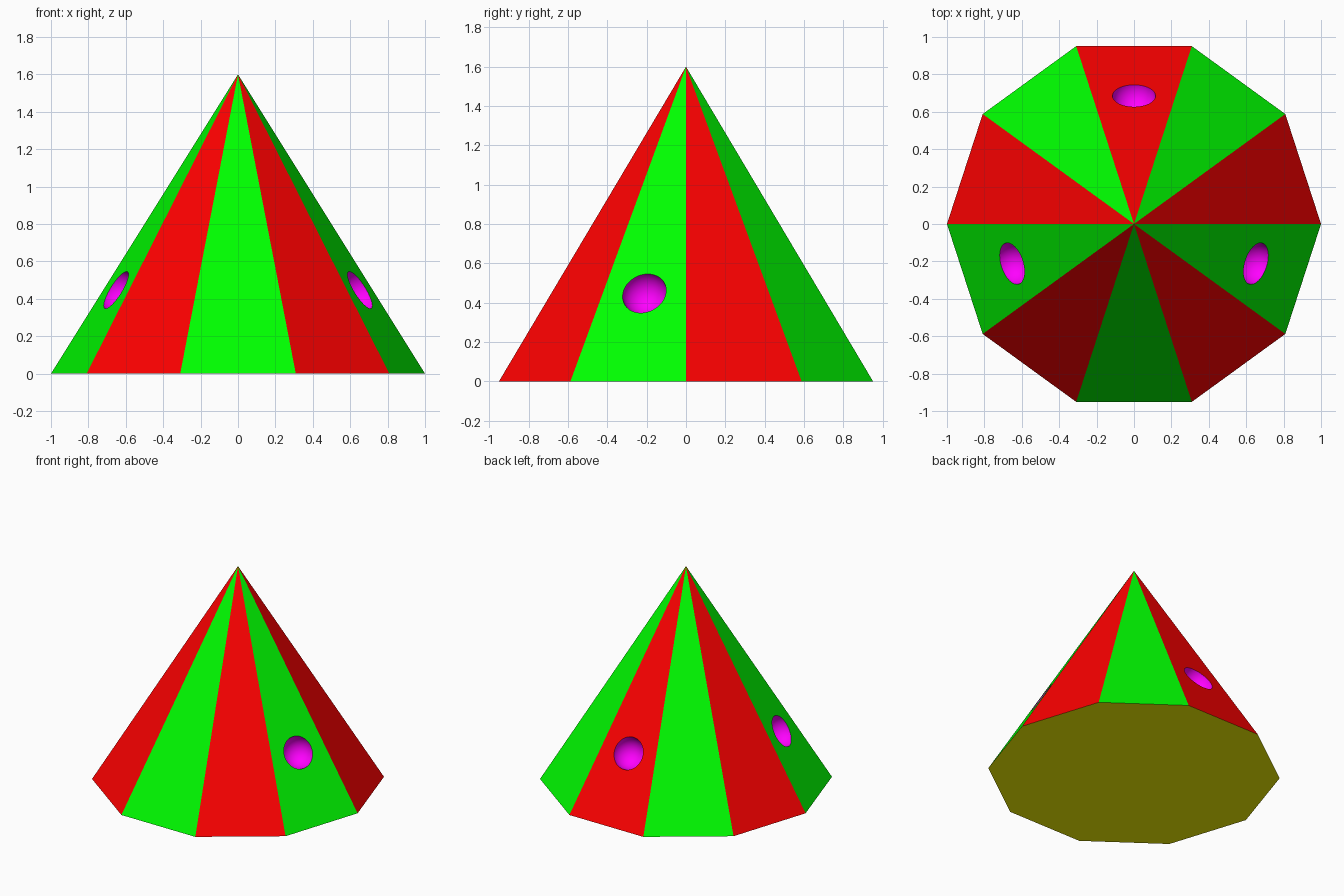
import bpy, bmesh, math

if "Cube" in bpy.data.objects:
    bpy.data.objects.remove(bpy.data.objects["Cube"])

SIDES, HEIGHT = 10, 1.6


def material(name, rgb):
    m = bpy.data.materials.new(name)
    m.diffuse_color = (*rgb, 1)
    m.use_nodes = True
    m.node_tree.nodes["Principled BSDF"].inputs["Base Color"].default_value = m.diffuse_color
    return m


red = material("red", (1, 0, 0))
green = material("green", (0, 1, 0))
yellow = material("yellow", (1, 1, 0))
magenta = material("magenta", (1, 0, 1))

# ten-sided cone with alternating red and green faces and a yellow base
bm = bmesh.new()
step = 2 * math.pi / SIDES
ring = [bm.verts.new((math.cos(i * step), math.sin(i * step), 0)) for i in range(SIDES)]
apex = bm.verts.new((0, 0, HEIGHT))
for i in range(SIDES):
    face = bm.faces.new((ring[i], ring[(i + 1) % SIDES], apex))
    face.material_index = i % 2
base = bm.faces.new(ring[::-1])
base.material_index = 2
mesh = bpy.data.meshes.new("striped_cone")
bm.to_mesh(mesh)
bm.free()
for m in (red, green, yellow, magenta):
    mesh.materials.append(m)
cone = bpy.data.objects.new("striped_cone", mesh)
bpy.context.collection.objects.link(cone)

# round magenta dents, centred on three of the faces
dent_z = 0.447
dent_r = math.cos(step / 2) * (1 - dent_z / HEIGHT)
for degrees in (90, -18, 198):
    a = math.radians(degrees)
    bpy.ops.mesh.primitive_uv_sphere_add(
        segments=48, ring_count=24, radius=0.115,
        location=(dent_r * math.cos(a), dent_r * math.sin(a), dent_z))
    cutter = bpy.context.object
    cutter.name = "dent_cutter"
    cutter.hide_render = True
    cutter.data.materials.append(magenta)
    bpy.context.view_layer.objects.active = cone
    cut = cone.modifiers.new("dent", 'BOOLEAN')
    cut.operation = 'DIFFERENCE'
    cut.solver = 'EXACT'
    cut.material_mode = 'TRANSFER'
    cut.object = cutter
    bpy.ops.object.modifier_apply(modifier=cut.name)
    bpy.data.objects.remove(cutter)

# smooth dents, crisp cone edges
bpy.ops.object.select_all(action='DESELECT')
cone.select_set(True)
bpy.context.view_layer.objects.active = cone
bpy.ops.object.shade_smooth_by_angle(angle=math.radians(20))
